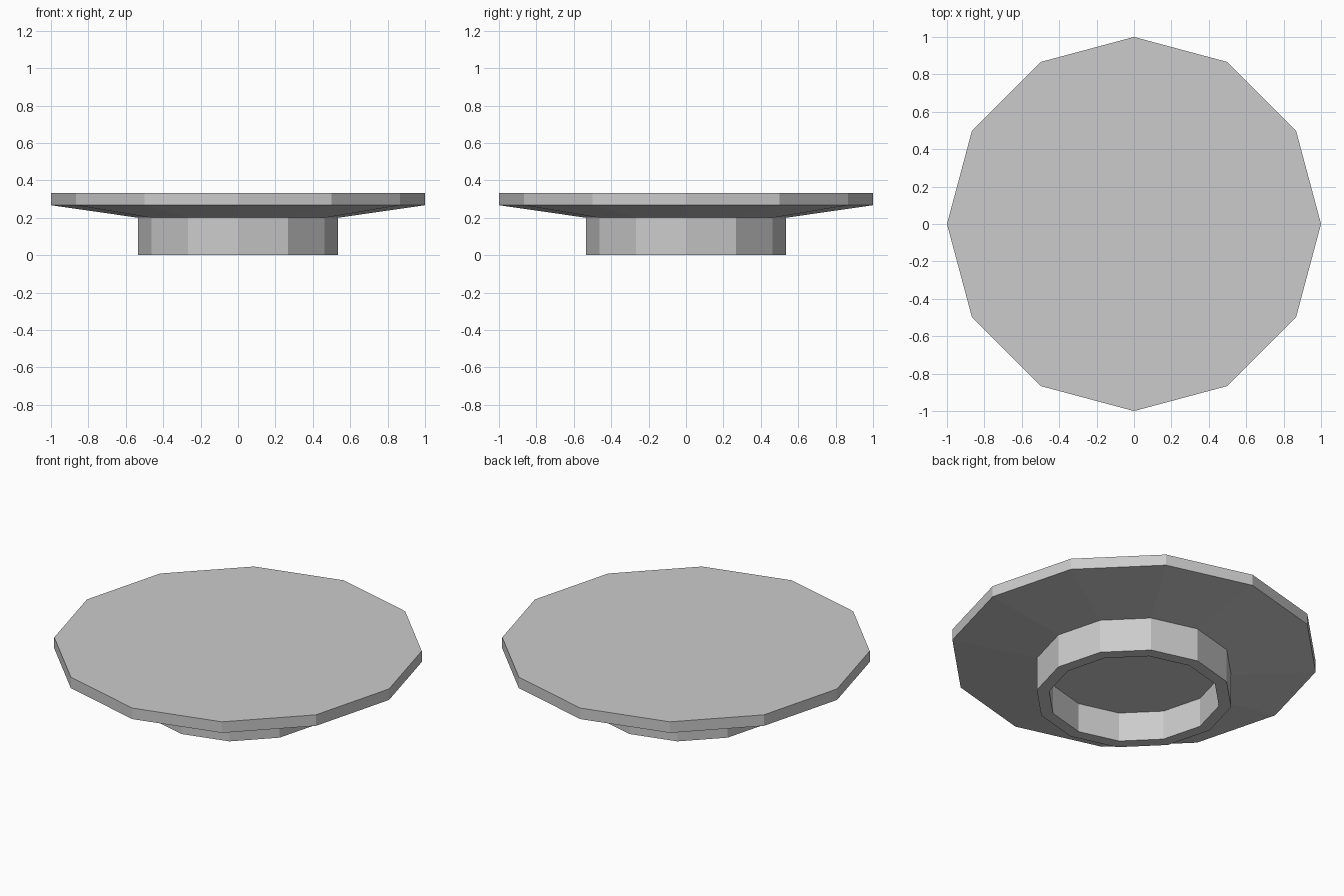
import bpy, bmesh
from math import cos, sin, pi

cube = bpy.data.objects.get("Cube")
if cube:
    bpy.data.objects.remove(cube)

SIDES = 12

grey = bpy.data.materials.new("plain_grey")
grey.use_nodes = True
colour = (0.6, 0.6, 0.6, 1)
grey.diffuse_color = colour
grey.node_tree.nodes["Principled BSDF"].inputs["Base Color"].default_value = colour


def lathe(name, profile):
    """Spin a (radius, height) profile into a flat-sided solid with capped ends."""
    bm = bmesh.new()
    rings = [[bm.verts.new((r * cos(2 * pi * i / SIDES), r * sin(2 * pi * i / SIDES), z))
              for i in range(SIDES)] for r, z in profile]
    for low, high in zip(rings, rings[1:]):
        for i in range(SIDES):
            j = (i + 1) % SIDES
            bm.faces.new((low[i], low[j], high[j], high[i]))
    bm.faces.new(rings[0])
    bm.faces.new(rings[-1])
    bmesh.ops.recalc_face_normals(bm, faces=bm.faces)
    mesh = bpy.data.meshes.new(name)
    bm.to_mesh(mesh)
    bm.free()
    mesh.materials.append(grey)
    obj = bpy.data.objects.new(name, mesh)
    bpy.context.collection.objects.link(obj)
    return obj


# Plate with hollow foot: recess floor, foot ring, sloped underside, rim, flat top
lathe("plate", [(0.467, 0.175), (0.467, 0), (0.535, 0), (0.535, 0.2),
                (1, 0.267), (1, 0.333)])
